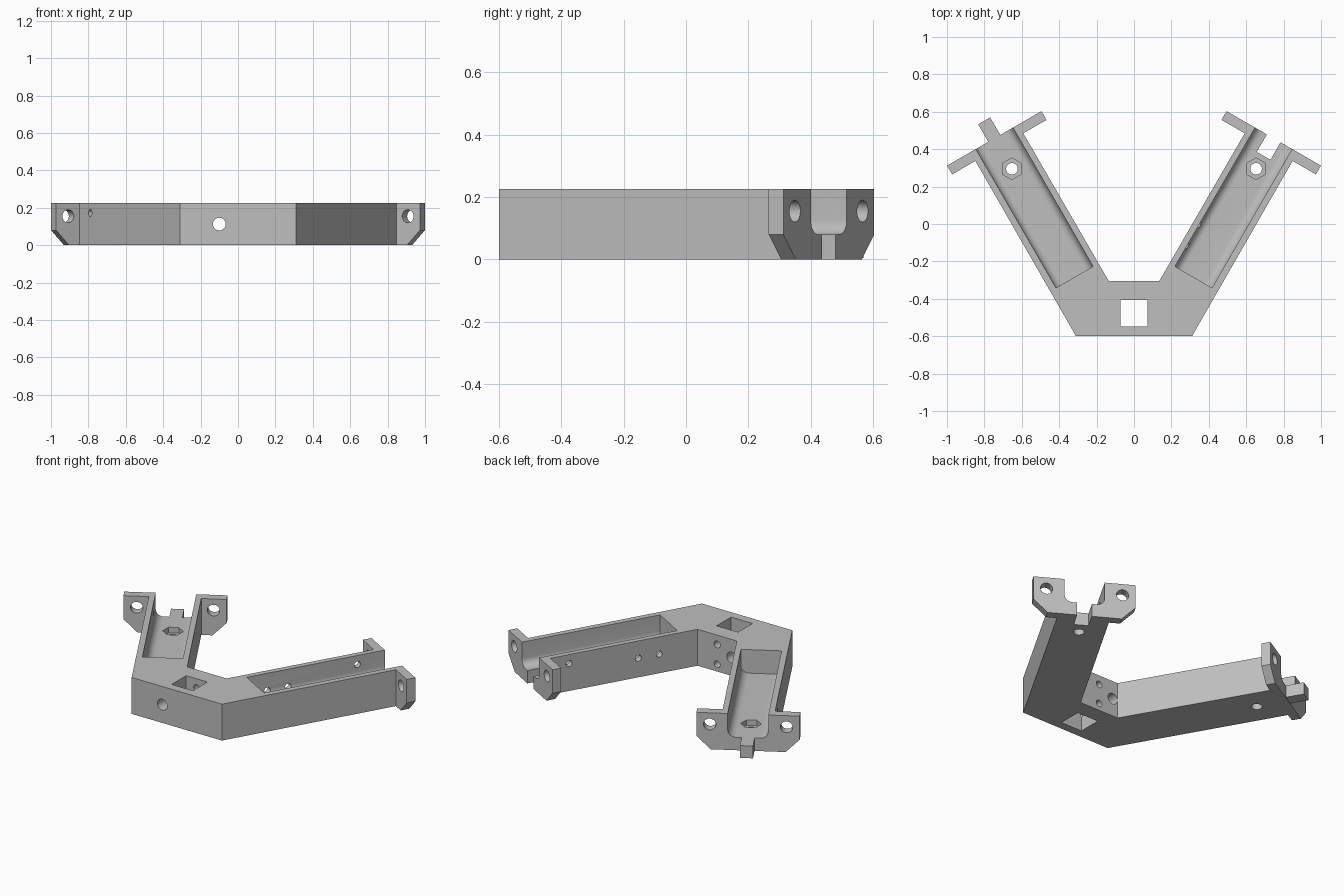
import bpy, bmesh
from math import cos, sin, pi, radians
from mathutils import Vector

if "Cube" in bpy.data.objects:
    bpy.data.objects.remove(bpy.data.objects["Cube"], do_unlink=True)

H = 0.226                    # overall height
FLOOR = 0.08                 # channel floor height
MID = 0.418                  # arm centre line, measured across the arm
END = 0.77                   # arm end, measured along the arm
C, S = cos(radians(60)), sin(radians(60))

grey = bpy.data.materials.new("plain_grey")
grey.use_nodes = True
grey.diffuse_color = (0.52, 0.52, 0.52, 1)
grey.node_tree.nodes["Principled BSDF"].inputs["Base Color"].default_value = (0.52, 0.52, 0.52, 1)


def arm(side, u, v, z):
    """Point on an arm: u along it, v across it (outward), z up."""
    return Vector((side * (C * u + S * v), S * u - C * v, z))


def prism(name, ring, end_ring):
    bm = bmesh.new()
    a = [bm.verts.new(p) for p in ring]
    b = [bm.verts.new(p) for p in end_ring]
    bm.faces.new(a)
    bm.faces.new(b)
    for i in range(len(a)):
        j = (i + 1) % len(a)
        bm.faces.new((a[i], a[j], b[j], b[i]))
    bmesh.ops.recalc_face_normals(bm, faces=bm.faces)
    mesh = bpy.data.meshes.new(name)
    bm.to_mesh(mesh)
    bm.free()
    mesh.materials.append(grey)
    ob = bpy.data.objects.new(name, mesh)
    bpy.context.collection.objects.link(ob)
    return ob


def along(side, name, section, u0, u1):
    """Extrude a (v, z) section along an arm."""
    return prism(name, [arm(side, u0, v, z) for v, z in section],
                 [arm(side, u1, v, z) for v, z in section])


def circle(cx, cy, r, n=32, start=0.0):
    return [(cx + r * cos(start + 2 * pi * i / n), cy + r * sin(start + 2 * pi * i / n))
            for i in range(n)]


def rect(x0, x1, y0, y1):
    return [(x0, y0), (x1, y0), (x1, y1), (x0, y1)]


def combine(tool, operation="DIFFERENCE"):
    mod = frame.modifiers.new("cut", "BOOLEAN")
    mod.operation = operation
    mod.solver = "EXACT"
    mod.object = tool
    bpy.context.view_layer.objects.active = frame
    bpy.ops.object.modifier_apply(modifier=mod.name)
    bpy.data.objects.remove(tool, do_unlink=True)


# V-shaped body
half = [Vector((0.31, -0.6, 0)), arm(1, END, 0.566, 0),
        arm(1, END, 0.27, 0), Vector((0.135, -0.305, 0))]
outline = half + [Vector((-p.x, p.y, 0)) for p in reversed(half)]
frame = prism("bracket_frame", outline, [p + Vector((0, 0, H)) for p in outline])

# Rounded channel section
LO, HI, R = 0.303, 0.532, 0.045
channel = [(LO, 0.3)]
channel += [(LO + R - R * cos(t), FLOOR + R - R * sin(t)) for t in [i * pi / 16 for i in range(9)]]
channel += [(HI - R + R * sin(t), FLOOR + R - R * cos(t)) for t in [i * pi / 16 for i in range(9)]]
channel += [(HI, 0.3)]

W = 0.2915                   # flange half width
flange = [(MID - W, H), (MID - W, 0.08), (MID - W + 0.08, 0),
          (MID + W - 0.08, 0), (MID + W, 0.08), (MID + W, H)]

for side in (1, -1):
    # End flange with two bolt holes, then the open channel
    combine(along(side, "end_flange", flange, 0.716, END), "UNION")
    combine(along(side, "channel_cutter", channel, -0.087, 0.95))
    for off in (-0.217, 0.217):
        combine(along(side, "bolt_cutter", circle(MID + off, 0.155, 0.035), 0.6, 0.9))
    # Hex nut pocket and its through hole
    for r, n, z0, start in ((0.058, 6, 0.045, pi / 2), (0.031, 32, -0.1, 0)):
        ring = circle(0.582, MID, r, n, start)
        combine(prism("nut_cutter", [arm(side, u, v, z0) for u, v in ring],
                      [arm(side, u, v, 0.15) for u, v in ring]))

# Mating slot on the left arm, tongue on the right arm
combine(along(1, "slot_cutter", rect(MID - 0.042, MID + 0.042, -0.1, 0.15), 0.662, 0.9))
combine(along(-1, "tongue", rect(MID - 0.037, MID + 0.037, 0.004, FLOOR), 0.74, 0.878), "UNION")

# Wire holes through the arm walls
for side, u, z, v0, v1 in ((1, 0.04, 0.118, 0.2, 0.4), (1, 0.17, 0.118, 0.2, 0.4),
                           (1, 0.6, 0.17, 0.2, 0.4), (-1, 0.6, 0.172, 0.45, 0.65)):
    ring = circle(u, z, 0.019, 24)
    combine(prism("wire_cutter", [arm(side, a, v0, b) for a, b in ring],
                  [arm(side, a, v1, b) for a, b in ring]))

# Square window in the centre block
window = rect(-0.073, 0.073, -0.547, -0.405)
combine(prism("window_cutter", [Vector((x, y, -0.1)) for x, y in window],
              [Vector((x, y, 0.4)) for x, y in window]))

# Front through hole and two small rear holes
for x, z, r, y0 in ((-0.1, 0.113, 0.034, -0.8), (0, 0.168, 0.021, -0.48), (0, 0.045, 0.021, -0.48)):
    ring = circle(x, z, r)
    combine(prism("hole_cutter", [Vector((a, y0, b)) for a, b in ring],
                  [Vector((a, -0.2, b)) for a, b in ring]))

# Smooth curved walls, crisp edges
bpy.ops.object.select_all(action="DESELECT")
frame.select_set(True)
bpy.context.view_layer.objects.active = frame
bpy.ops.object.shade_smooth_by_angle(angle=radians(30))
